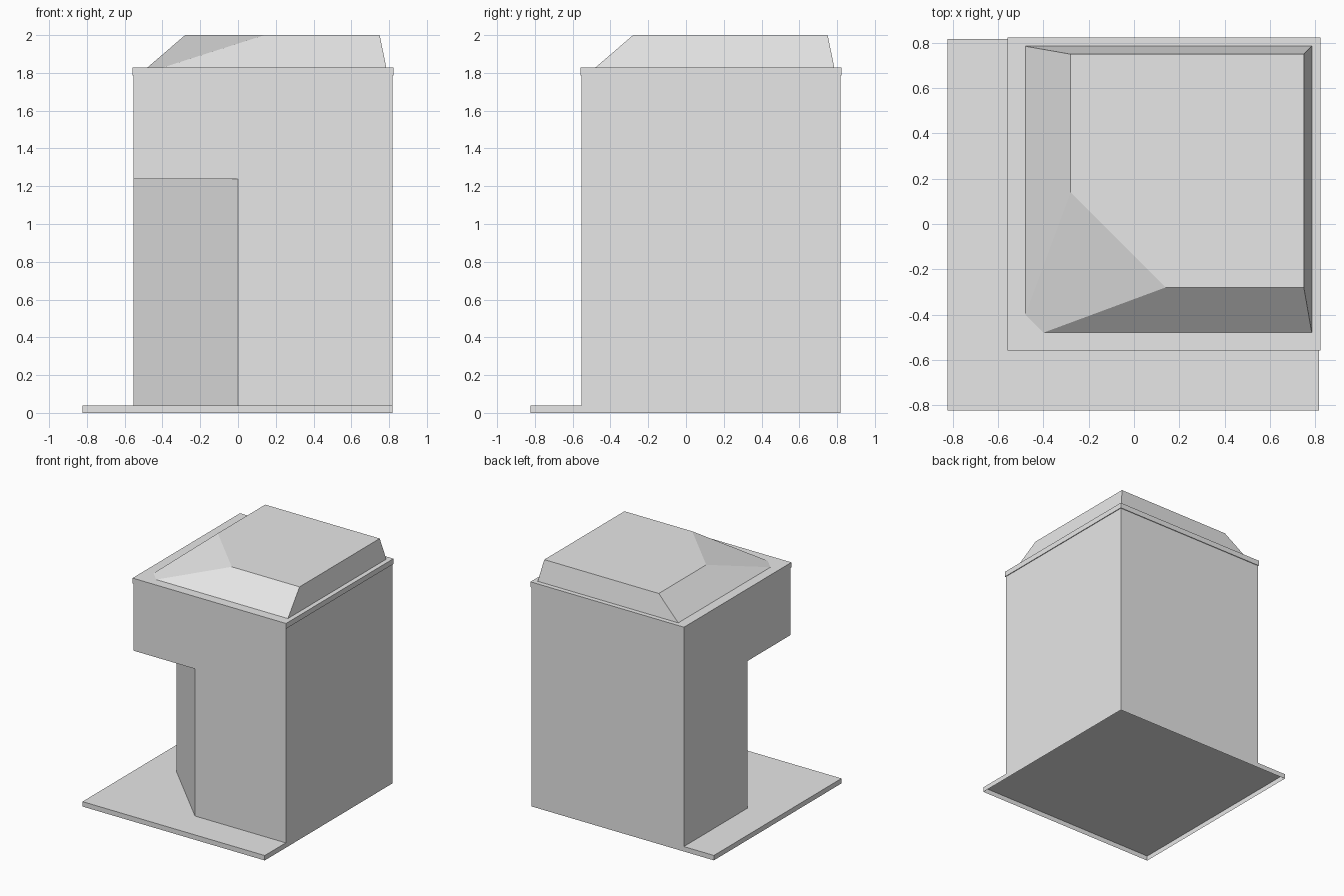
import bpy
import bmesh

default = bpy.data.objects.get("Cube")
if default:
    bpy.data.objects.remove(default, do_unlink=True)

grey = bpy.data.materials.new("plain grey")
grey.use_nodes = True
colour = (0.8, 0.8, 0.8, 1)
grey.diffuse_color = colour
grey.node_tree.nodes["Principled BSDF"].inputs["Base Color"].default_value = colour


def loft(name, lower, z0, upper, z1, floor=True):
    """Flat-sided solid between two outlines with matching corners."""
    bm = bmesh.new()
    a = [bm.verts.new((x, y, z0)) for x, y in lower]
    b = [bm.verts.new((x, y, z1)) for x, y in upper]
    n = len(a)
    for i in range(n):
        j = (i + 1) % n
        bm.faces.new((a[i], a[j], b[j], b[i]))
    bm.faces.new(b)
    if floor:
        bm.faces.new(a[::-1])
    mesh = bpy.data.meshes.new(name)
    bm.to_mesh(mesh)
    bm.free()
    mesh.materials.append(grey)
    obj = bpy.data.objects.new(name, mesh)
    bpy.context.collection.objects.link(obj)
    return obj


def square(lo, hi):
    return [(lo, lo), (hi, lo), (hi, hi), (lo, hi)]


def clipped_square(lo, hi, cut):
    """Square with its front -x corner cut off diagonally."""
    return [(cut, lo), (hi, lo), (hi, hi), (lo, hi), (lo, cut)]


BASE_TOP, NOTCH_TOP, WALL_TOP, SLAB_TOP = 0.04, 1.237, 1.785, 1.828
WALL_LO, WALL_HI = -0.553, 0.817

# Ground plate, hollow underneath
loft("ground_plate", square(-0.823, WALL_HI), 0, square(-0.823, WALL_HI), BASE_TOP, floor=False)

# Main block with a diagonal entrance recess under the overhanging corner
walls = loft("walls", square(WALL_LO, WALL_HI), BASE_TOP, square(WALL_LO, WALL_HI), WALL_TOP)
reach = 0.2
far = WALL_LO - reach
wedge = [(far, far), (reach, far), (far, reach)]
cutter = loft("entrance_cutter", wedge, -0.1, wedge, NOTCH_TOP)
cutter.hide_render = True
cut = walls.modifiers.new("entrance", 'BOOLEAN')
cut.operation = 'DIFFERENCE'
cut.solver = 'EXACT'
cut.object = cutter
bpy.context.view_layer.objects.active = walls
bpy.ops.object.modifier_apply(modifier=cut.name)
bpy.data.objects.remove(cutter, do_unlink=True)

# Thin eave slab, slightly wider than the walls
loft("eave_slab", square(-0.558, 0.823), WALL_TOP, square(-0.558, 0.823), SLAB_TOP)

# Sloped roof with a clipped corner above the entrance
loft("roof", clipped_square(-0.48, 0.785, -0.4), SLAB_TOP,
     clipped_square(-0.28, 0.75, 0.14), 2.0)
